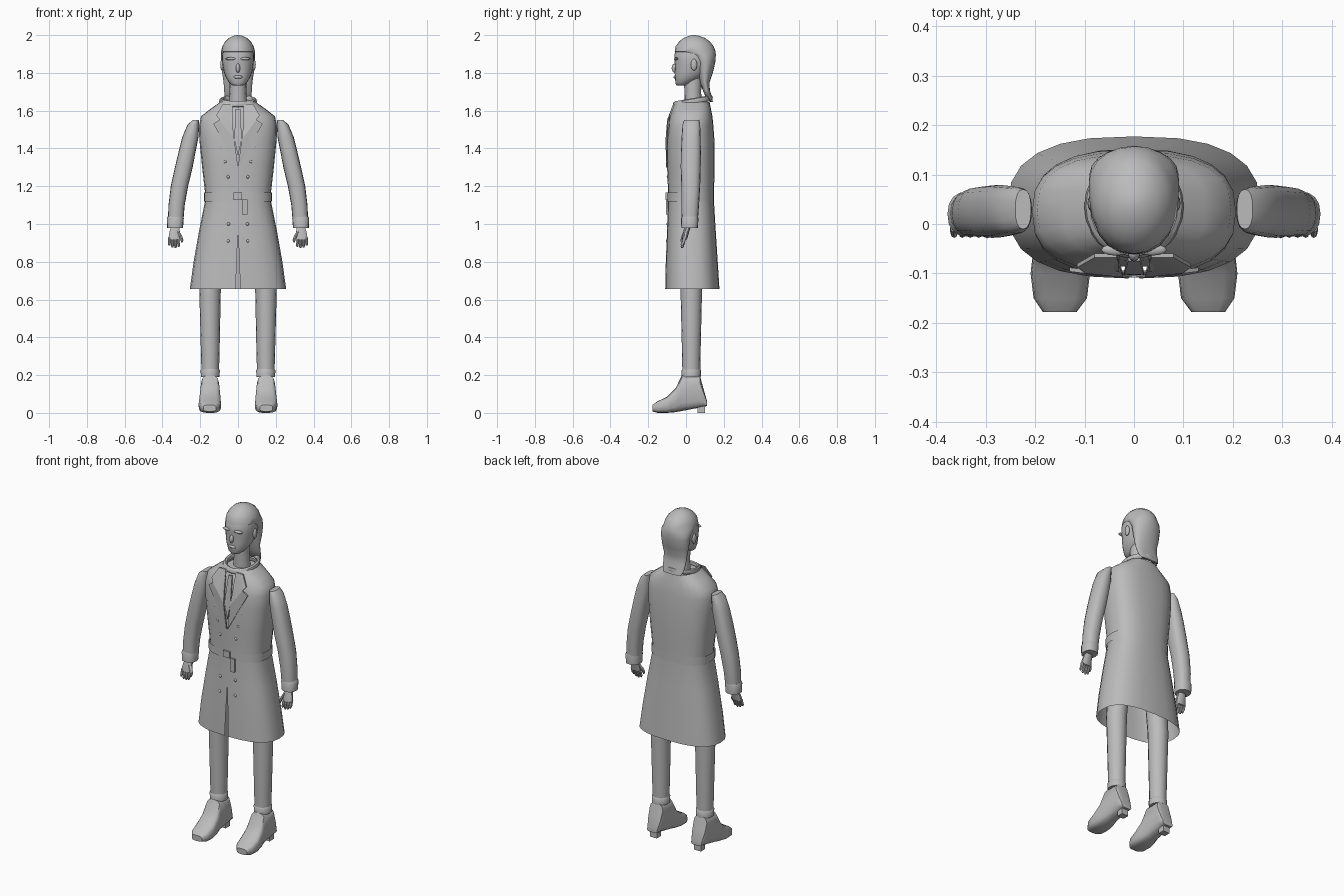
import bpy, bmesh, math
from mathutils import Matrix, Vector

grey = bpy.data.materials.new("plain_grey")
grey.diffuse_color = (0.5, 0.5, 0.5, 1)


def finish(name, bm, mirror=False, angle=40, fix=True):
    """Turn a bmesh into a shaded object, optionally mirrored across x."""
    if fix:
        bmesh.ops.recalc_face_normals(bm, faces=bm.faces[:])
    me = bpy.data.meshes.new(name)
    bm.to_mesh(me)
    bm.free()
    me.materials.append(grey)
    ob = bpy.data.objects.new(name, me)
    bpy.context.collection.objects.link(ob)
    bpy.ops.object.select_all(action='DESELECT')
    ob.select_set(True)
    bpy.context.view_layer.objects.active = ob
    bpy.ops.object.shade_smooth_by_angle(angle=math.radians(angle))
    if mirror:
        ob.modifiers.new("Mirror", 'MIRROR').use_mirror_merge = False
    return ob


def spow(v, e):
    return math.copysign(abs(v) ** e, v)


def loft(name, rings, n=16, p=2.0, mirror=False, caps=True, angle=40):
    """Stack horizontal rounded rings (cx, cy, z, rx, ry)."""
    bm = bmesh.new()
    rows = []
    for cx, cy, z, rx, ry in rings:
        ts = [2 * math.pi * i / n - math.pi / 2 for i in range(n)]
        rows.append([bm.verts.new((cx + rx * spow(math.cos(t), 2 / p),
                                   cy + ry * spow(math.sin(t), 2 / p), z)) for t in ts])
    for a, b in zip(rows, rows[1:]):
        for i in range(n):
            j = (i + 1) % n
            bm.faces.new((a[i], a[j], b[j], b[i]))
    if caps:
        bm.faces.new(rows[0][::-1])
        bm.faces.new(rows[-1])
    return finish(name, bm, mirror, angle, caps)


def span(rows):
    """Rows of (z, half width, front y, back y) become loft rings."""
    return [(0, (f + b) / 2, z, w, (b - f) / 2) for z, w, f, b in rows]


def plate(name, pts, depth=0.008, mirror=False):
    bm = bmesh.new()
    f = bm.faces.new([bm.verts.new(q) for q in pts])
    ext = bmesh.ops.extrude_face_region(bm, geom=[f])
    bmesh.ops.translate(bm, vec=(0, depth, 0),
                        verts=[v for v in ext["geom"] if isinstance(v, bmesh.types.BMVert)])
    bmesh.ops.triangulate(bm, faces=[f for f in bm.faces if len(f.verts) > 4])
    return finish(name, bm, mirror, 20)


def box(name, lo, hi, mirror=False):
    lo, hi = Vector(lo), Vector(hi)
    bm = bmesh.new()
    m = Matrix.Translation((lo + hi) / 2) @ Matrix.Diagonal((*(hi - lo), 1))
    bmesh.ops.create_cube(bm, size=1, matrix=m)
    return finish(name, bm, mirror)


def blob(name, loc, size, mirror=False, seg=12):
    bm = bmesh.new()
    m = Matrix.Translation(loc) @ Matrix.Diagonal((*size, 1))
    bmesh.ops.create_uvsphere(bm, u_segments=seg, v_segments=seg // 2 + 2, radius=1, matrix=m)
    return finish(name, bm, mirror, 60)


# Coat: open shell with a front slit below and a V opening above
coat_rows = [(.655, .255, -.11, .177, .012), (.80, .235, -.107, .168, .007),
             (.97, .205, -.10, .157, 0), (1.12, .175, -.095, .148, 0),
             (1.17, .175, -.095, .148, 0), (1.3, .19, -.10, .152, 0),
             (1.45, .205, -.103, .15, .02), (1.52, .206, -.096, .145, .03),
             (1.57, .196, -.085, .14, .03), (1.61, .145, -.07, .132, .03),
             (1.645, .095, -.06, .125, .025)]
N = 24
bm = bmesh.new()
rows = []
for z, w, f, b, gap in coat_rows:
    row = []
    for i in range(N + 1):
        t = 2 * math.pi * i / N - math.pi / 2
        x = w * spow(math.cos(t), 2 / 2.6)
        y = (f + b) / 2 + (b - f) / 2 * spow(math.sin(t), 2 / 2.6)
        if i in (0, N):
            x = gap if i == 0 else -gap
        row.append(bm.verts.new((x, y, z)))
    rows.append(row)
for a, b in zip(rows, rows[1:]):
    for i in range(N):
        bm.faces.new((a[i], a[i + 1], b[i + 1], b[i]))
bmesh.ops.remove_doubles(bm, verts=bm.verts[:], dist=0.0005)
finish("coat", bm, fix=False)

# Shirt and neckcloth behind the V opening
loft("shirt", span([(1.25, .16, -.085, .13), (1.45, .18, -.088, .13),
                    (1.55, .16, -.075, .12), (1.61, .11, -.055, .115),
                    (1.635, .08, -.04, .11)]), p=2.4)
plate("neckcloth", [(0, -.104, 1.36), (.02, -.102, 1.45), (.012, -.075, 1.61),
                    (-.012, -.075, 1.61), (-.02, -.102, 1.45)])

# Lapels and rolled collar
plate("lapel", [(.004, -.106, 1.3), (.13, -.096, 1.53), (.098, -.1, 1.552),
                (.115, -.088, 1.575), (.08, -.068, 1.635), (.035, -.068, 1.635),
                (.022, -.108, 1.45)], mirror=True)
bm = bmesh.new()
rows = []
for i in range(24):
    t = 2 * math.pi * i / 24
    row = []
    for k in range(8):
        u = 2 * math.pi * k / 8
        r = 1 + .13 * math.cos(u)
        y = .036 + .094 * r * math.sin(t)
        row.append(bm.verts.new((.089 * r * math.cos(t), y,
                                 1.65 + .17 * (y - .036) + .016 * math.sin(u))))
    rows.append(row)
for i in range(24):
    a, b = rows[i], rows[(i + 1) % 24]
    for k in range(8):
        bm.faces.new((a[k], b[k], b[(k + 1) % 8], a[(k + 1) % 8]))
finish("collar", bm)

# Belt with buckle and hanging end
loft("belt", span([(1.12, .181, -.1, .149), (1.168, .181, -.1, .149)]), n=24, p=2.6, caps=False)
box("buckle", (-.025, -.108, 1.128), (.02, -.096, 1.166))
box("belt_end", (.022, -.107, 1.05), (.05, -.095, 1.13))

# Double row of buttons
for k, (x, z, y) in enumerate([(.088, 1.41, -.088), (.068, 1.33, -.092), (.052, 1.25, -.093),
                               (.05, 1.0, -.094), (.052, .91, -.097)]):
    blob(f"button_{k + 1}", (x, y, z), (.009, .009, .009), True, 8)

# Arms and cuffs
loft("sleeve", [(.33, .02, 1.02, .041, .043), (.325, .022, 1.1, .043, .047),
                (.31, .025, 1.2, .046, .05), (.287, .025, 1.3, .047, .053),
                (.27, .026, 1.38, .045, .053), (.252, .027, 1.46, .043, .05),
                (.237, .028, 1.525, .031, .047), (.224, .03, 1.55, .016, .04)],
     p=2.4, mirror=True)
loft("cuff", [(.333, .019, .98, .042, .044), (.332, .02, 1.03, .045, .046),
              (.33, .021, 1.04, .041, .043)], p=2.4, mirror=True)

# Hands
loft("palm", [(.338, -.008, .918, .031, .013), (.336, -.002, .945, .031, .015),
              (.333, .008, .985, .023, .017)], n=10, p=2.6, mirror=True)
for k in range(4):
    x = .314 + .0165 * k
    tip = .872 + (.006, 0, .003, .013)[k]
    loft(f"finger_{k + 1}", [(x, -.021, tip, .004, .004), (x, -.02, tip + .008, .007, .008),
                             (x, -.015, .9, .008, .009), (x, -.007, .928, .008, .01)],
         n=8, mirror=True)
loft("thumb", [(.297, -.022, .902, .004, .005), (.297, -.02, .915, .008, .009),
               (.306, -.012, .94, .009, .01), (.318, -.004, .96, .008, .01)], n=8, mirror=True)

# Legs and boot tops
loft("leg", [(.147, .028, .2, .046, .047), (.147, .028, .35, .05, .05),
             (.148, .028, .65, .057, .057), (.12, .03, 1.0, .06, .065)], mirror=True)
loft("boot_top", [(.147, .028, .19, .049, .05), (.147, .028, .225, .051, .052),
                  (.147, .028, .232, .046, .047)], mirror=True)

# Shoes: rounded sections running from toe to heel (y, centre x, half width, low z, high z)
bm = bmesh.new()
rows = []
for y, cx, w, lo, hi in [(-.178, .15, .034, .008, .042), (-.15, .149, .054, 0, .062),
                         (-.1, .149, .06, 0, .085), (-.055, .148, .056, .004, .13),
                         (-.022, .148, .05, .01, .2), (.073, .147, .046, .028, .2),
                         (.092, .147, .043, .033, .13), (.112, .147, .034, .036, .06)]:
    row = []
    for i in range(16):
        t = 2 * math.pi * i / 16
        row.append(bm.verts.new((cx + w * spow(math.cos(t), .6), y,
                                 (lo + hi) / 2 + (hi - lo) / 2 * spow(math.sin(t), .6))))
    rows.append(row)
for a, b in zip(rows, rows[1:]):
    for i in range(16):
        bm.faces.new((a[i], a[(i + 1) % 16], b[(i + 1) % 16], b[i]))
bm.faces.new(rows[0])
bm.faces.new(rows[-1])
finish("shoe", bm, True, 35)
box("heel", (.125, .06, 0), (.169, .1, .05), True)

# Neck and head
loft("neck", [(0, .04, 1.6, .05, .047), (0, .036, 1.7, .044, .044), (0, .036, 1.8, .046, .05)])
loft("head", span([(1.733, .028, -.05, .0), (1.745, .045, -.056, .03), (1.775, .064, -.058, .08),
                   (1.80, .074, -.06, .11), (1.84, .082, -.058, .13), (1.865, .085, -.062, .14),
                   (1.90, .085, -.061, .145), (1.94, .075, -.045, .13), (1.97, .05, -.01, .1)]),
     n=20, p=2.2, angle=60)
blob("nose", (0, -.06, 1.825), (.012, .016, .024))
blob("brow", (.036, -.052, 1.875), (.03, .012, .008), True)
blob("lips", (0, -.057, 1.778), (.024, .009, .009))
blob("ear", (.084, .042, 1.843), (.01, .017, .031), True)

# Hair: skull cap narrowing to a sheet hanging behind the neck
loft("hair", span([(1.645, .058, .128, .142), (1.67, .07, .105, .138), (1.71, .074, .088, .126),
                   (1.75, .076, .074, .125), (1.8, .084, .06, .142), (1.86, .09, .045, .156),
                   (1.895, .091, .01, .158), (1.912, .09, -.06, .157), (1.94, .083, -.055, .147),
                   (1.965, .069, -.038, .128), (1.985, .048, -.012, .1),
                   (1.996, .025, .016, .07), (2.0, .008, .035, .05)]),
     n=20, angle=60)
